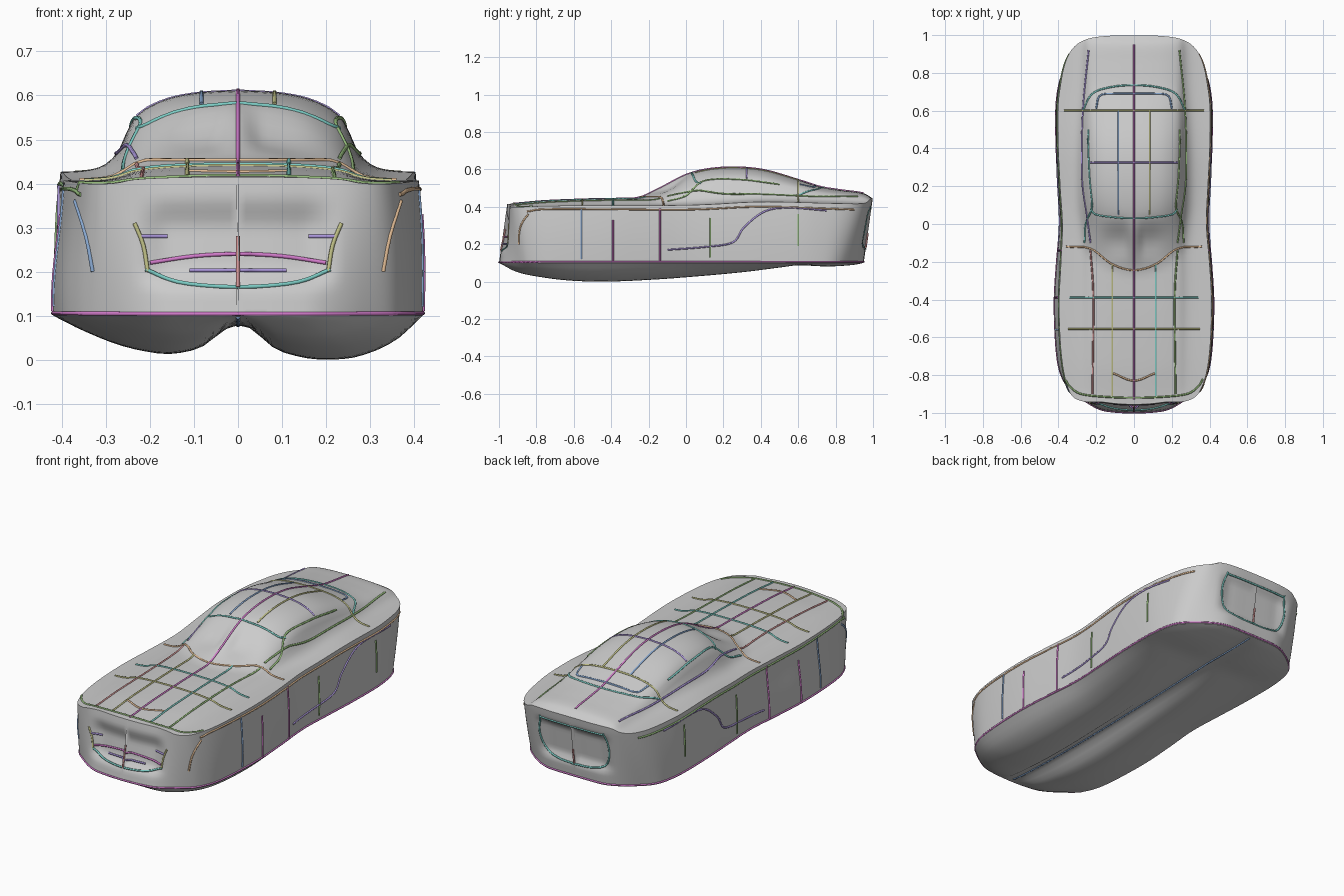
import bpy, bmesh, math
from mathutils import Vector
from mathutils.bvhtree import BVHTree

if "Cube" in bpy.data.objects:
    bpy.data.objects.remove(bpy.data.objects["Cube"])


def spline(pts, x):
    """Smooth interpolation through (x, value) pairs."""
    if x <= pts[0][0]:
        return pts[0][1]
    if x >= pts[-1][0]:
        return pts[-1][1]
    n = len(pts)
    slope = lambda k: (pts[min(k + 1, n - 1)][1] - pts[max(k - 1, 0)][1]) / \
                      (pts[min(k + 1, n - 1)][0] - pts[max(k - 1, 0)][0])
    for i in range(n - 1):
        (x0, a), (x1, b) = pts[i], pts[i + 1]
        if x <= x1:
            h = x1 - x0
            t = (x - x0) / h
            return ((2*t**3 - 3*t*t + 1) * a + (t**3 - 2*t*t + t) * h * slope(i)
                    + (3*t*t - 2*t**3) * b + (t**3 - t*t) * h * slope(i + 1))


def step(a, b, x):
    t = min(max((x - a) / (b - a), 0), 1)
    return t * t * (3 - 2 * t)


# Profiles: plan outline (half width, y), centre height, shoulder height, belly depth
OUTLINE = [(.002, -1), (.1, -.995), (.2, -.98), (.28, -.955), (.34, -.915), (.375, -.85),
           (.4, -.75), (.415, -.6), (.42, -.4), (.408, -.2), (.392, 0), (.4, .2), (.41, .4),
           (.412, .6), (.4, .72), (.375, .82), (.33, .89), (.26, .93), (.15, .947), (.002, .95)]
CENTRE = [(-1, .415), (-.8, .43), (-.5, .442), (-.33, .445), (-.25, .45), (-.15, .495), (0, .572),
          (.12, .603), (.27, .612), (.42, .597), (.6, .545), (.72, .507), (.82, .487), (.9, .472), (.95, .445)]
SHOULDER = [(-1, .395), (-.7, .405), (-.2, .407), (.1, .41), (.4, .425), (.7, .42), (.97, .41)]
BELLY = [(-1, 0), (-.9, .05), (-.75, .08), (-.6, .096), (-.42, .1), (-.2, .091), (0, .077),
         (.3, .05), (.5, .025), (.6, .013), (.72, .018), (.8, .018), (.9, .01), (.95, 0)]
ACROSS = [(0, 1), (.1, .965), (.18, .86), (.24, .64), (.275, .25), (.32, .06), (.42, 0)]
LOBE_RIGHT = [(0, .22), (.07, .3), (.2, .75), (.35, .95), (.48, 1), (.65, .93), (.85, .57), (1, 0)]
LOBE_LEFT = [(0, .22), (.07, .32), (.2, .72), (.36, .87), (.48, .83), (.65, .66), (.85, .32), (1, 0)]


def top(x, y):
    x = abs(x)
    lag = .1 * min(x / .25, 1.3) ** 2 * (1 - step(.0, .3, y))
    s = spline(SHOULDER, y)
    hollow = .026 * step(0, .06, x) * (1 - step(.08, .22, x)) * step(-.22, -.08, y) * (1 - step(-.08, .05, y))
    return s + (spline(CENTRE, y - lag) - s) * spline(ACROSS, x) - hollow


def warp(x, y, z):
    """Lean the nose and tail, tuck in the lower corners, sink the grille and tail panel."""
    h = max(z - .1, 0) / .32
    front, rear = 1 - step(-.95, -.7, y), step(.7, .92, y)
    panel = 1 - step(.15, .24, abs(x))
    corner = step(.15, .34, abs(x))
    tuck = .045 * corner * max(1 - h, 0)
    y += front * (.045 * h * (1 - .9 * corner) + tuck
                  + .03 * panel * step(.15, .21, z) * (1 - step(.29, .38, z)))
    y += rear * (.045 * h - tuck - .025 * panel * step(.16, .22, z) * (1 - step(.35, .4, z)))
    return Vector((x, y, z))


def ring(w, y):
    edge = w * .978
    zt = top(edge, y)
    pts = []
    for i in range(33):
        u = i / 16 - 1
        pts.append((w * u, y, .1 - spline(BELLY, y) * spline(LOBE_RIGHT if u > 0 else LOBE_LEFT, abs(u))))
    side = []
    for i in range(1, 20):
        t = i / 20
        side.append((w * (1 + .008 * math.sin(math.pi * t) - .022 * t * t), y, .1 + (zt - .1) * t))
    pts += side
    for i in range(57):
        x = edge * (1 - i / 28)
        pts.append((x, y, top(x, y)))
    pts += [(-x, y, z) for x, y, z in reversed(side)]
    # the left flank tapers a little more than the right
    return [warp(x * (1 - .035 * step(.12, .35, z) * (1 - step(-.3, .2, y)) * step(.3, .4, -x)), y, z)
            for x, y, z in pts]


# Car body: one lofted shell
bm = bmesh.new()
knots_w = [(i, p[0]) for i, p in enumerate(OUTLINE)]
knots_y = [(i, p[1]) for i, p in enumerate(OUTLINE)]
STEPS = 6 * (len(OUTLINE) - 1)
rings = [[bm.verts.new(v) for v in ring(spline(knots_w, k / 6), spline(knots_y, k / 6))]
         for k in range(STEPS + 1)]
for a, b in zip(rings, rings[1:]):
    for j in range(len(a)):
        k = (j + 1) % len(a)
        bm.faces.new((a[j], a[k], b[k], b[j]))
bm.faces.new(rings[0])
bm.faces.new(rings[-1])
bmesh.ops.recalc_face_normals(bm, faces=bm.faces)
tree = BVHTree.FromBMesh(bm)
mesh = bpy.data.meshes.new("car_body")
bm.to_mesh(mesh)
bm.free()
body = bpy.data.objects.new("car_body", mesh)
bpy.context.collection.objects.link(body)
bpy.context.view_layer.objects.active = body
body.select_set(True)
bpy.ops.object.shade_smooth_by_angle(angle=math.radians(35))

COLOURS = {"green": (.3, .5, .2), "teal": (.2, .6, .55), "purple": (.4, .3, .7), "magenta": (.65, .2, .6),
           "blue": (.25, .4, .65), "orange": (.75, .5, .3), "olive": (.55, .55, .25), "red": (.65, .3, .3)}
MATS = {}
for n, c in COLOURS.items():
    MATS[n] = bpy.data.materials.new(n)
    MATS[n].diffuse_color = (*c, 1)

# Views used to drop a drawn line on the body: (a, b) -> ray start, ray direction
VIEWS = {"top": (lambda a, b: (a, b, 2), (0, 0, -1)), "below": (lambda a, b: (a, b, -2), (0, 0, 1)),
         "right": (lambda a, b: (2, a, b), (-1, 0, 0)), "left": (lambda a, b: (-2, a, b), (1, 0, 0)),
         "front": (lambda a, b: (a, -2, b), (0, 1, 0)), "rear": (lambda a, b: (a, 2, b), (0, -1, 0))}


def line(name, view, colour, pts):
    start, direction = VIEWS[view]
    ka, kb = ([(i, p[c]) for i, p in enumerate(pts)] for c in (0, 1))
    length = sum(math.dist(p, q) for p, q in zip(pts, pts[1:]))
    n = max(6, int(length / .025))
    hits = []
    for i in range(n + 1):
        t = i / n * (len(pts) - 1)
        hit = tree.ray_cast(Vector(start(spline(ka, t), spline(kb, t))), Vector(direction))[0]
        if hit:
            hits.append(hit)
    cu = bpy.data.curves.new(name, "CURVE")
    cu.dimensions = "3D"
    cu.bevel_depth, cu.bevel_resolution, cu.use_fill_caps = .005, 1, True
    sp = cu.splines.new("POLY")
    sp.points.add(len(hits) - 1)
    for p, h in zip(sp.points, hits):
        p.co = (*h, 1)
    cu.materials.append(MATS[colour])
    bpy.context.collection.objects.link(bpy.data.objects.new(name, cu))


def pair(name, view, colours, pts):
    """Mirrored pair of lines."""
    if view == "right":
        line(name + "_right", "right", colours[0], pts)
        line(name + "_left", "left", colours[1], pts)
    else:
        line(name + "_right", view, colours[0], pts)
        line(name + "_left", view, colours[1], [(-a, b) for a, b in pts])


def sym(half):
    return half + [(-a, b) for a, b in reversed(half) if a]


# Lines along and across the upper surface
line("centre_line", "top", "magenta", [(0, -.93), (0, .95)])
line("belly_line", "below", "blue", [(0, -.97), (0, .93)])
pair("hood_long_line", "top", ("green", "red"), [(.22, -.9), (.215, -.4), (.23, -.14)])
pair("hood_inner_line", "top", ("teal", "olive"), [(.115, -.91), (.115, -.21)])
pair("cabin_base_line", "top", ("green", "purple"), [(.23, -.1), (.25, .05), (.275, .25), (.27, .6), (.24, .92)])
pair("roof_long_line", "top", ("olive", "blue"), [(.083, .05), (.083, .6)])
for nm, c, half in [("hood_cross_front", "olive", [(.35, -.555), (0, -.555)]),
                    ("hood_cross_rear", "teal", [(.34, -.39), (0, -.39)]),
                    ("hood_edge", "green", [(.365, -.82), (.34, -.86), (.28, -.9), (.15, -.915), (0, -.92)]),
                    ("hood_tip", "orange", [(.11, -.79), (0, -.83)]),
                    ("windscreen_base", "orange", [(.36, -.12), (.23, -.13), (.12, -.21), (0, -.245)]),
                    ("windscreen_top", "teal", [(.23, .08), (.2, .05), (.1, .035), (0, .03)]),
                    ("roof_cross", "purple", [(.23, .325), (0, .325)]),
                    ("rear_window", "teal", [(.27, .6), (.22, .69), (.12, .725), (0, .735)]),
                    ("rear_window_inner", "blue", [(.2, .61), (.18, .68), (.1, .69), (0, .69)]),
                    ("rear_cross", "olive", [(.37, .6), (0, .6)])]:
    line(nm, "top", c, sym(half))

# Lines on the flanks
for i, (y, z0, z1, c) in enumerate([(-.56, .12, .39, "blue"), (-.39, .11, .33, "magenta"),
                                    (-.14, .11, .39, "magenta"), (.13, .13, .34, "green"), (.6, .19, .36, "green")]):
    pair("flank_line_%d" % i, "right", (c, c), [(y, z0), (y, z1)])
pair("sill_line", "right", ("magenta", "magenta"), [(-.93, .105), (.89, .107)])
pair("shoulder_line", "right", ("orange", "green"), [(-.85, .375), (-.7, .388), (0, .385), (.4, .4), (.9, .385)])
pair("side_window", "right", ("green", "teal"), [(-.1, .43), (.0, .46), (.1, .54), (.3, .545), (.5, .52)])
pair("rear_arch", "right", ("purple", "purple"),
     [(-.1, .17), (.1, .185), (.25, .21), (.31, .29), (.42, .375), (.55, .395), (.75, .38)])

# Nose and tail details
line("nose_sill", "front", "magenta", [(-.36, .104), (.36, .104)])
line("tail_sill", "rear", "magenta", [(-.34, .107), (.34, .107)])
pair("grille_side", "front", ("olive", "olive"), [(.235, .31), (.215, .26), (.205, .2)])
line("grille_lower", "front", "teal", sym([(.21, .205), (.13, .175), (0, .165)]))
line("grille_bar", "front", "purple", [(-.11, .203), (.11, .203)])
line("grille_upper", "front", "magenta", sym([(.2, .22), (.1, .235), (0, .24)]))
pair("grille_tick", "front", ("purple", "purple"), [(.22, .28), (.16, .28)])
line("grille_centre", "front", "red", [(0, .165), (0, .28)])
pair("headlight", "front", ("orange", "blue"), [(.37, .36), (.345, .28), (.33, .2)])
line("tail_panel", "rear", "teal", sym([(.19, .4), (.21, .3), (.18, .21), (.1, .18), (0, .175)]))
line("tail_panel_top", "rear", "teal", [(-.19, .39), (.19, .39)])
line("tail_centre", "rear", "red", [(0, .18), (0, .26)])

for m in bpy.data.materials:
    if m.users and not m.is_grease_pencil:
        m.use_nodes = True
        m.node_tree.nodes["Principled BSDF"].inputs["Base Color"].default_value = m.diffuse_color
